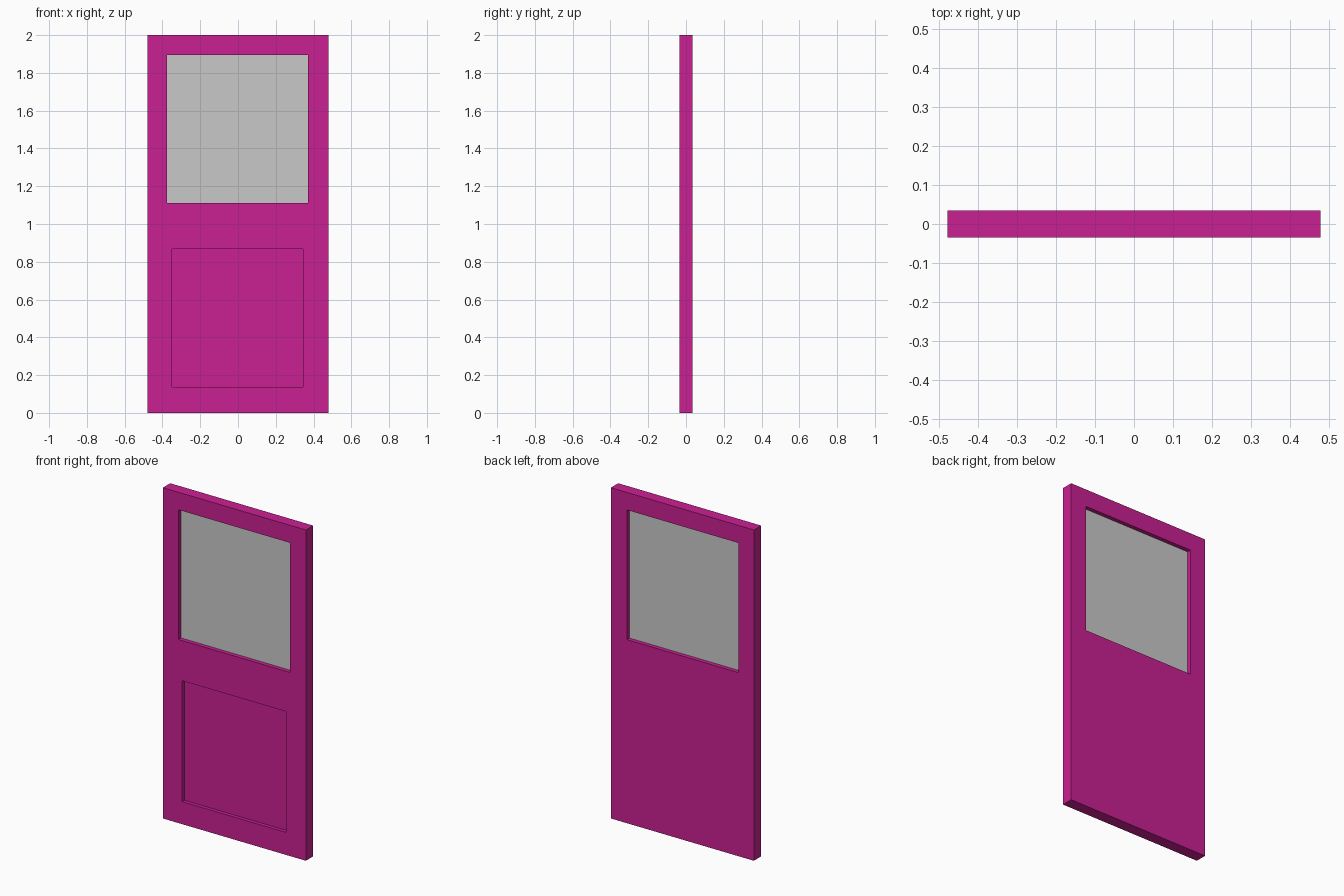
import bpy

old = bpy.data.objects.get("Cube")
if old:
    bpy.data.objects.remove(old, do_unlink=True)


def material(name, color):
    m = bpy.data.materials.new(name)
    m.use_nodes = True
    m.diffuse_color = color
    m.node_tree.nodes["Principled BSDF"].inputs["Base Color"].default_value = color
    return m


def box(name, x, y, z, mat):
    """Box spanning the (low, high) pairs x, y and z."""
    spans = (x, y, z)
    bpy.ops.mesh.primitive_cube_add(size=1)
    obj = bpy.context.object
    obj.name = name
    obj.location = [(a + b) / 2 for a, b in spans]
    obj.scale = [b - a for a, b in spans]
    bpy.ops.object.transform_apply(location=True, rotation=False, scale=True)
    obj.data.materials.append(mat)
    return obj


def cut(target, cutter):
    """Subtract the cutter, then discard it."""
    cutter.hide_render = True
    mod = target.modifiers.new("cut", "BOOLEAN")
    mod.operation = "DIFFERENCE"
    mod.solver = "EXACT"
    mod.object = cutter
    bpy.context.view_layer.objects.active = target
    bpy.ops.object.modifier_apply(modifier=mod.name)
    bpy.data.objects.remove(cutter, do_unlink=True)


magenta = material("magenta paint", (0.59, 0.0145, 0.29, 1))
grey = material("grey glass", (0.584, 0.584, 0.584, 1))

WIDTH, DEPTH, HEIGHT = 0.957, 0.07, 2.0
FRONT = -DEPTH / 2
WINDOW_X, WINDOW_Z = (-0.375, 0.371), (1.11, 1.894)
PANEL_X, PANEL_Z = (-0.35, 0.345), (0.136, 0.867)

# Door slab
door = box("door_slab", (-WIDTH / 2, WIDTH / 2), (FRONT, -FRONT), (0, HEIGHT), magenta)

# Window opening right through, and a shallow panel on the front only
cut(door, box("window_cutter", WINDOW_X, (-0.2, 0.2), WINDOW_Z, magenta))
cut(door, box("panel_cutter", PANEL_X, (-0.2, FRONT + 0.022), PANEL_Z, magenta))

# Pane set back from both faces
box("window_pane", WINDOW_X, (-0.01, 0.01), WINDOW_Z, grey)
